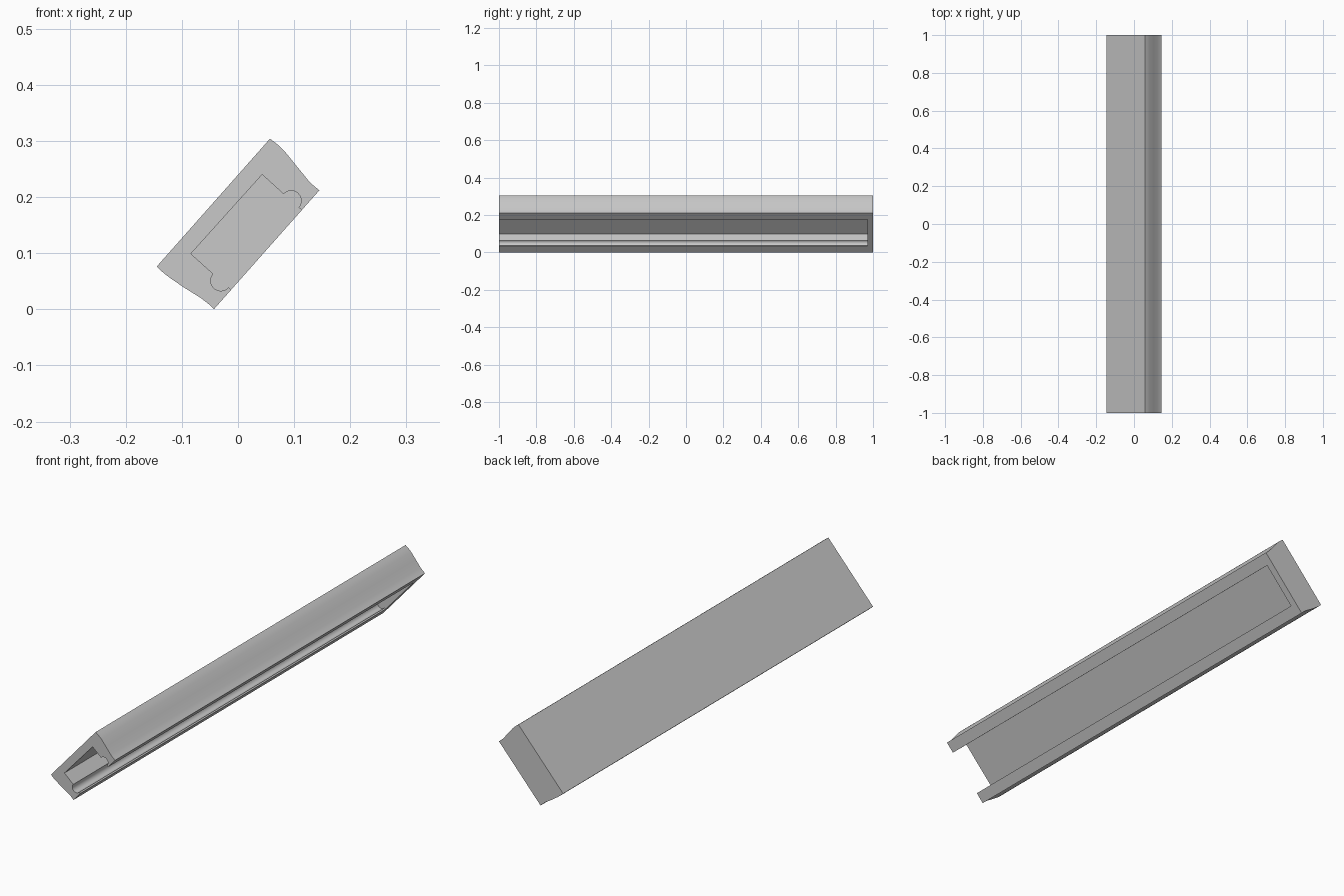
import bpy, bmesh, math
from mathutils import Vector

if "Cube" in bpy.data.objects:
    bpy.data.objects.remove(bpy.data.objects["Cube"], do_unlink=True)

# Plain grey material
grey = bpy.data.materials.new("plain grey")
grey.use_nodes = True
colour = (0.58, 0.58, 0.58, 1)
grey.diffuse_color = colour
grey.node_tree.nodes["Principled BSDF"].inputs["Base Color"].default_value = colour


def extrude_profile(name, points, y0, y1):
    """Extrude an (x, z) profile from y0 to y1."""
    bm = bmesh.new()
    face = bm.faces.new([bm.verts.new((x, y0, z)) for x, z in points])
    moved = bmesh.ops.extrude_face_region(bm, geom=[face])["geom"]
    bmesh.ops.translate(bm, vec=(0, y1 - y0, 0),
                        verts=[v for v in moved if isinstance(v, bmesh.types.BMVert)])
    bmesh.ops.recalc_face_normals(bm, faces=bm.faces)
    mesh = bpy.data.meshes.new(name)
    bm.to_mesh(mesh)
    bm.free()
    mesh.materials.append(grey)
    obj = bpy.data.objects.new(name, mesh)
    bpy.context.collection.objects.link(obj)
    return obj


def arc(cx, cz, radius, start, sweep, steps=16):
    return [(cx + radius * math.cos(math.radians(start + sweep * i / steps)),
             cz + radius * math.sin(math.radians(start + sweep * i / steps)))
            for i in range(steps + 1)]


# Tilted channel body with slightly concave edges
outline = [(-0.145, 0.076), (0.057, 0.304),
           (0.069, 0.295), (0.082, 0.283), (0.103, 0.257), (0.125, 0.23),
           (0.134, 0.221), (0.145, 0.212),
           (-0.043, 0.0), (-0.052, 0.009), (-0.066, 0.02),
           (-0.095, 0.038), (-0.12, 0.055), (-0.133, 0.065)]
channel = extrude_profile("channel_body", outline, -1, 1)

# Slot with rounded undercut grooves, open at the front and along the lower face
outward = Vector((0.748, -0.664)) * 0.04
upper = arc(0.0947, 0.1935, 0.0178, 138.4, -180)
lower = arc(-0.0305, 0.051, 0.0182, 138.4, 180)
slot = [(-0.084, 0.099), (0.043, 0.24)] + upper
slot.append(tuple(Vector(upper[-1]) + outward))
slot.append(tuple(Vector(lower[-1]) + outward))
slot += lower[::-1]
cutter = extrude_profile("slot_cutter", slot, -1.1, 0.97)
cutter.hide_render = True

cut = channel.modifiers.new("slot", "BOOLEAN")
cut.operation = "DIFFERENCE"
cut.solver = "EXACT"
cut.object = cutter
bpy.context.view_layer.objects.active = channel
channel.select_set(True)
cutter.select_set(False)
bpy.ops.object.modifier_apply(modifier=cut.name)
bpy.data.objects.remove(cutter, do_unlink=True)

bpy.ops.object.shade_smooth_by_angle(angle=math.radians(30))
